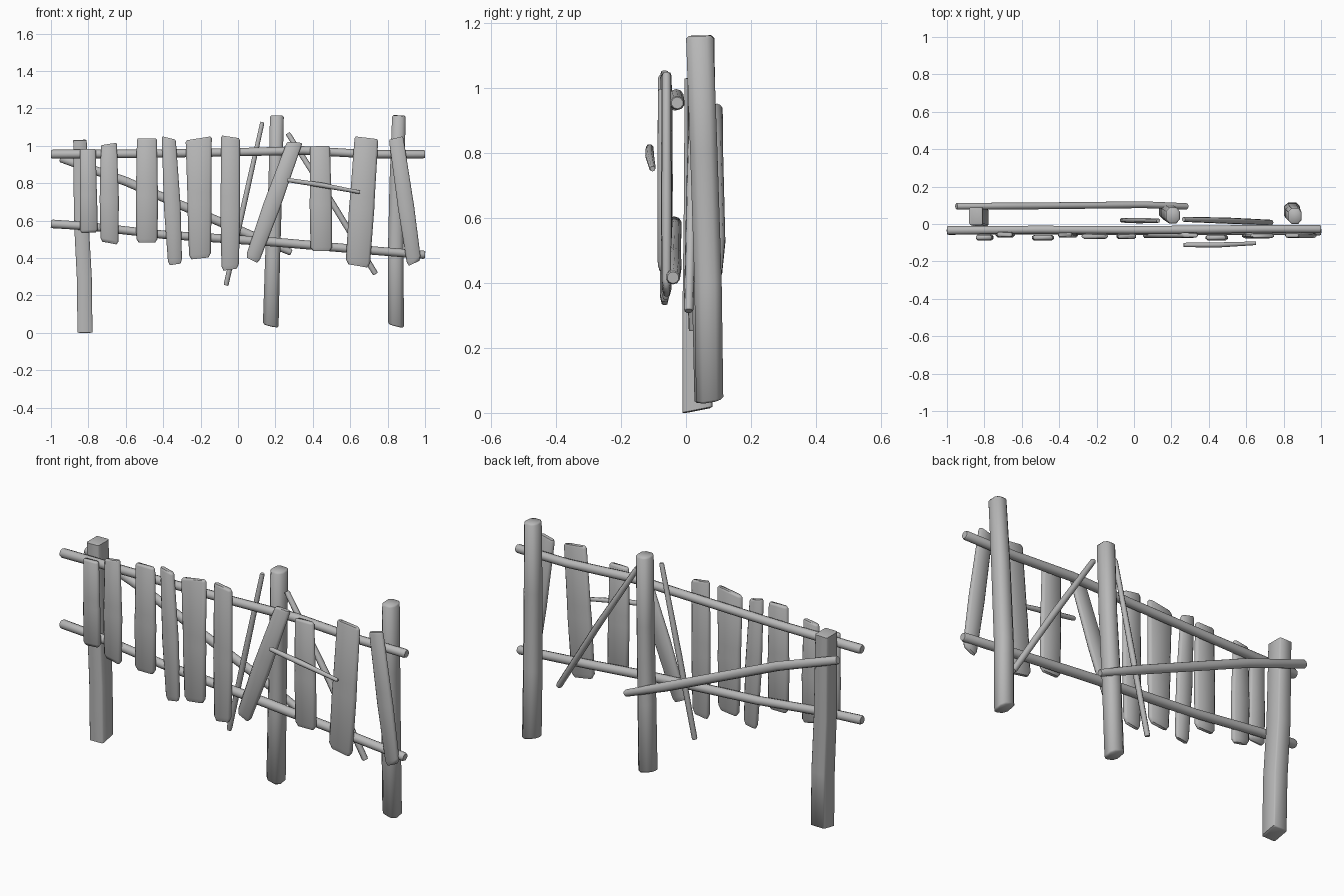
import bpy, bmesh, math
from mathutils import Vector

# weathered dark grey wood
WOOD = bpy.data.materials.new("weathered_wood")
WOOD.diffuse_color = (.48, .48, .48, 1)


def loft(name, path, shape, slant0=(0, 0), slant1=(0, 0)):
    """Sweep a cross-section along (x, y, z, half_u, half_v) stations; slants tilt the end cuts."""
    bm = bmesh.new()
    pts = [Vector(p[:3]) for p in path]
    rings = []
    for i, p in enumerate(path):
        t = (pts[min(i + 1, len(pts) - 1)] - pts[max(i - 1, 0)]).normalized()
        u = Vector((0, 1, 0)).cross(t).normalized()
        v = t.cross(u)
        ring = []
        for a, b in shape:
            k = i / (len(path) - 1)
            s = slant0 if k < 0.25 else slant1 if k > 0.75 else (0, 0)
            ring.append(bm.verts.new(pts[i] + u * a * p[3] + v * b * p[4]
                                     + t * (s[0] * a * p[3] + s[1] * b * p[4])))
        rings.append(ring)
    n = len(shape)
    for r, q in zip(rings, rings[1:]):
        for j in range(n):
            bm.faces.new((r[j], r[(j + 1) % n], q[(j + 1) % n], q[j]))
    bm.faces.new(rings[0][::-1])
    bm.faces.new(rings[-1])
    bmesh.ops.recalc_face_normals(bm, faces=bm.faces)
    me = bpy.data.meshes.new(name)
    bm.to_mesh(me)
    bm.free()
    me.materials.append(WOOD)
    ob = bpy.data.objects.new(name, me)
    bpy.context.collection.objects.link(ob)
    bpy.context.view_layer.objects.active = ob
    ob.select_set(True)
    bpy.ops.object.shade_smooth_by_angle(angle=math.radians(62))
    ob.select_set(False)
    return ob


def circle(n, phase=0.0):
    return [(math.cos(2 * math.pi * (i + phase) / n), math.sin(2 * math.pi * (i + phase) / n))
            for i in range(n)]


ROUND = circle(10)
POST = [(1, .5), (.55, 1), (-.5, 1), (-1, .55), (-1, -.5), (-.5, -1), (.5, -1), (1, -.5)]
SQUARE = [(1, .85), (.85, 1), (-.85, 1), (-1, .85), (-1, -.85), (-.85, -1), (.85, -1), (1, -.85)]
BOARD = [(1, .35), (.8, 1), (-.8, 1), (-1, .35), (-1, -.35), (-.8, -1), (.8, -1), (1, -.35)]


def log(name, stations, shape=ROUND, slant0=(0, 0), slant1=(0, 0), bev=0.008):
    """Log with softly chamfered ends."""
    def end(a, b):
        d = (Vector(b[:3]) - Vector(a[:3])).normalized() * bev
        q = Vector(a[:3]) + d
        return [(*a[:3], a[3] * .82, a[4] * .82), (*q, a[3], a[4])]
    path = end(stations[0], stations[1]) + list(stations[1:-1]) \
        + end(stations[-1], stations[-2])[::-1]
    return loft(name, path, shape, slant0, slant1)


# posts: bottom to top
log("post_left", [(-.818, .035, .007, .040, .046), (-.822, .036, .3, .040, .047),
                  (-.838, .04, .6, .039, .047), (-.845, .042, 1.032, .036, .046)],
    SQUARE, (0, .2), (0, 0), .003)
log("post_middle", [(.175, .066, .04, .042, .040), (.185, .06, .4, .040, .042),
                    (.20, .05, .8, .037, .043), (.208, .045, 1.162, .037, .042)],
    POST, (-.2, .15), (0, 0))
log("post_right", [(.845, .073, .04, .042, .042), (.843, .068, .4, .042, .042),
                   (.85, .055, .8, .040, .042), (.86, .042, 1.162, .036, .042)],
    POST, (-.25, .15), (0, 0))

# long rails
log("rail_top", [(-1, -.034, .955, .024, .024), (-.5, -.03, .957, .022, .022),
                 (0, -.032, .966, .022, .022), (.35, -.03, .975, .023, .023),
                 (.7, -.026, .955, .022, .022), (1, -.027, .955, .022, .022)])
log("rail_bottom", [(-1, -.036, .583, .023, .023), (-.8, -.035, .57, .022, .022),
                    (-.4, -.036, .525, .022, .022), (.2, -.038, .485, .024, .024),
                    (.6, -.036, .45, .023, .023), (1, -.04, .417, .022, .022)])

# diagonal brace behind the posts
log("back_brace", [(-.95, .095, .935, .022, .019), (-.6, .096, .81, .024, .019),
                   (.05, .103, .53, .024, .019), (.285, .094, .43, .018, .018)])

# thin loose sticks
log("stick_tall", [(-.065, .02, .254, .014, .013), (.03, .018, .68, .015, .015),
                   (.13, .018, 1.127, .012, .012)], circle(7))
log("stick_leaning", [(.735, .008, .314, .016, .015), (.5, .018, .70, .017, .017),
                      (.265, .025, 1.067, .014, .014)], circle(7))
log("stick_front", [(.265, -.112, .818, .012, .012), (.45, -.112, .79, .014, .014),
                    (.652, -.103, .752, .010, .010)], circle(7))

# pickets: bottom x, z, width; top x, z, width; y; middle width factor; end slants
PICKETS = [
    (-.797, .535, .098, -.803, .982, .085, -.072, 1.0, .05, 0),
    (-.687, .48, .100, -.690, 1.010, .085, -.056, 1.1, -.2, .15),
    (-.487, .482, .117, -.487, 1.040, .107, -.073, 1.06, 0, 0),
    (-.336, .366, .078, -.370, 1.042, .074, -.058, 1.17, .1, -.3),
    (-.203, .398, .120, -.210, 1.040, .140, -.066, 1.0, .1, .15),
    (-.042, .338, .096, -.040, 1.048, .100, -.066, 1.08, .15, -.15),
    (.075, .388, .080, .303, 1.018, .080, -.060, 1.15, -.1, .3),
    (.446, .438, .120, .438, .998, .107, -.073, 1.04, 0, 0),
    (.640, .358, .135, .687, 1.043, .127, -.062, 1.03, -.1, -.05),
    (.942, .372, .080, .845, 1.042, .078, -.060, 1.1, .3, .1),
]
for i, (x0, z0, w0, x1, z1, w1, y, m, s0, s1) in enumerate(PICKETS):
    h = .014

    def at(k, f, g):
        w = (w0 + (w1 - w0) * k) / 2
        return (x0 + (x1 - x0) * k, y, z0 + (z1 - z0) * k, w * f, h * g)
    loft(f"picket_{i + 1:02d}",
         [at(0, .75, .6), at(.035, .97, 1), at(.45, m, 1.1), at(.55, m * .98, 1.05),
          at(.985, 1, .95), at(1, .9, .7)],
         BOARD, (s0, 0), (s1, 0))
